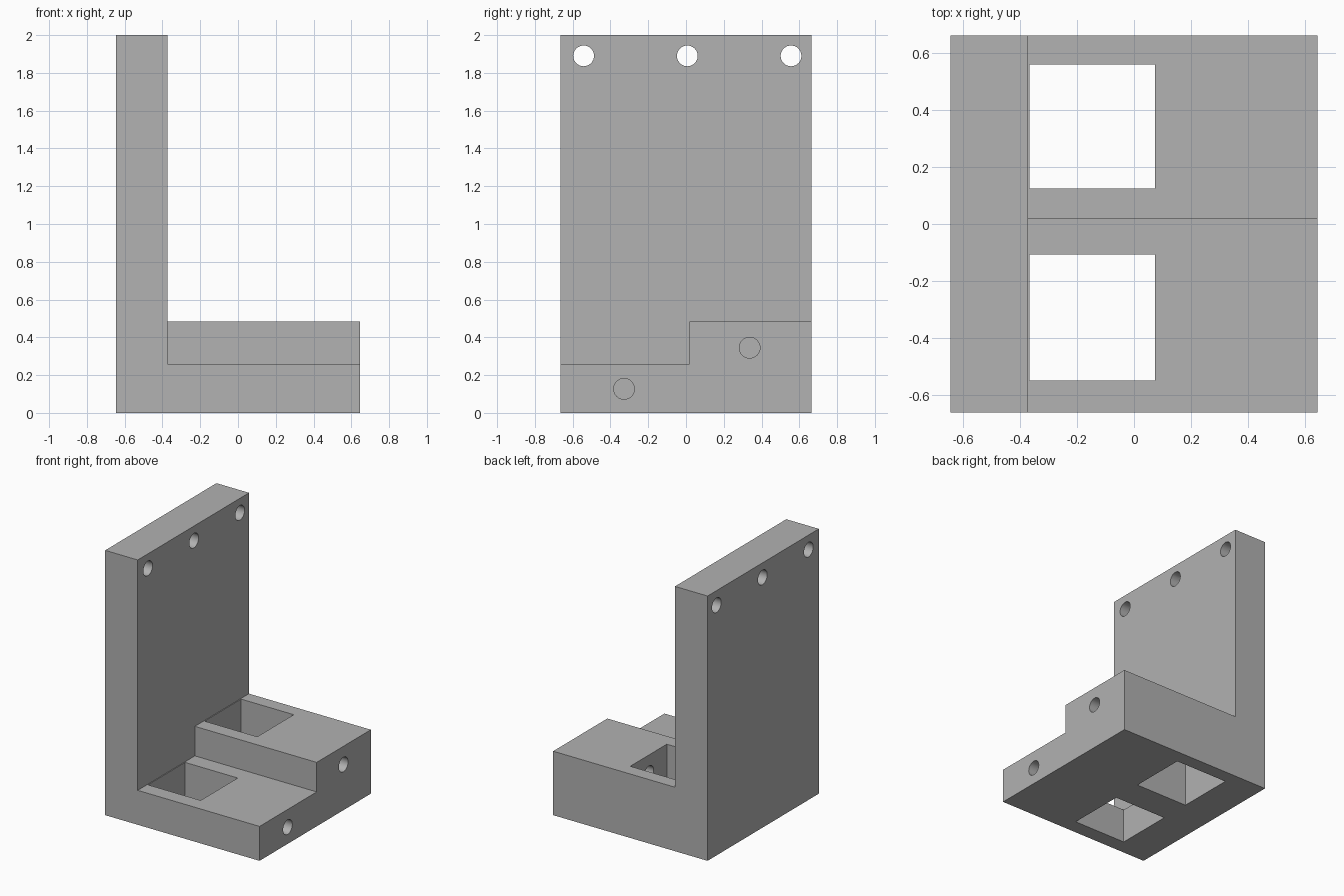
import bpy
import bmesh
from math import radians, pi
from mathutils import Matrix

cube = bpy.data.objects.get("Cube")
if cube:
    bpy.data.objects.remove(cube, do_unlink=True)

HALF_X, HALF_Y, HEIGHT = 0.645, 0.664, 2.0
WALL_X = -0.373              # inner face of the upright plate
LOW_Z, HIGH_Z, STEP_Y = 0.26, 0.483, 0.018
HOLE_R = 0.055

grey = bpy.data.materials.new("plain grey")
grey.use_nodes = True
colour = (0.445, 0.445, 0.445, 1)
grey.diffuse_color = colour
grey.node_tree.nodes["Principled BSDF"].inputs["Base Color"].default_value = colour


def make_object(name, bm):
    bmesh.ops.recalc_face_normals(bm, faces=bm.faces)
    mesh = bpy.data.meshes.new(name)
    bm.to_mesh(mesh)
    bm.free()
    mesh.materials.append(grey)
    obj = bpy.data.objects.new(name, mesh)
    bpy.context.collection.objects.link(obj)
    return obj


def prism(name, profile, x0, x1):
    """Extrude a (y, z) profile along x."""
    bm = bmesh.new()
    face = bm.faces.new([bm.verts.new((x0, y, z)) for y, z in profile])
    out = bmesh.ops.extrude_face_region(bm, geom=[face])
    verts = [g for g in out["geom"] if isinstance(g, bmesh.types.BMVert)]
    bmesh.ops.translate(bm, verts=verts, vec=(x1 - x0, 0, 0))
    return make_object(name, bm)


def box(name, x0, x1, y0, y1, z0, z1):
    return prism(name, [(y0, z0), (y1, z0), (y1, z1), (y0, z1)], x0, x1)


def rod(name, x0, x1, y, z):
    """Round cutter running along x."""
    bm = bmesh.new()
    place = Matrix.Translation(((x0 + x1) / 2, y, z)) @ Matrix.Rotation(pi / 2, 4, "Y")
    bmesh.ops.create_cone(bm, cap_ends=True, segments=32, radius1=HOLE_R,
                          radius2=HOLE_R, depth=x1 - x0, matrix=place)
    return make_object(name, bm)


# Solid block that the whole bracket is cut from
bracket = box("angle_bracket", -HALF_X, HALF_X, -HALF_Y, HALF_Y, 0, HEIGHT)

# Space above the stepped foot
cutters = [prism("step_cutter", [(-1, LOW_Z), (STEP_Y, LOW_Z), (STEP_Y, HIGH_Z),
                                 (1, HIGH_Z), (1, 3), (-1, 3)], WALL_X, 1)]

# Square windows through the foot
for y0, y1 in ((-0.55, -0.107), (0.125, 0.561)):
    cutters.append(box("window_cutter", -0.367, 0.073, y0, y1, -0.2, 0.8))

# Round holes from the foot's outer end into the windows
for y, z in ((-0.328, 0.127), (0.337, 0.345)):
    cutters.append(rod("foot_hole_cutter", -0.1, 1, y, z))

# Round holes along the top of the upright plate
for y in (-0.542, 0.007, 0.556):
    cutters.append(rod("plate_hole_cutter", -1, 0, y, 1.89))

for cutter in cutters:
    mod = bracket.modifiers.new(cutter.name, "BOOLEAN")
    mod.operation = "DIFFERENCE"
    mod.solver = "EXACT"
    mod.object = cutter

# Apply the cuts, then drop the cutters
bpy.ops.object.select_all(action="DESELECT")
bracket.select_set(True)
bpy.context.view_layer.objects.active = bracket
for mod in list(bracket.modifiers):
    bpy.ops.object.modifier_apply(modifier=mod.name)
for cutter in cutters:
    bpy.data.objects.remove(cutter, do_unlink=True)
bpy.ops.object.shade_smooth_by_angle(angle=radians(30))
